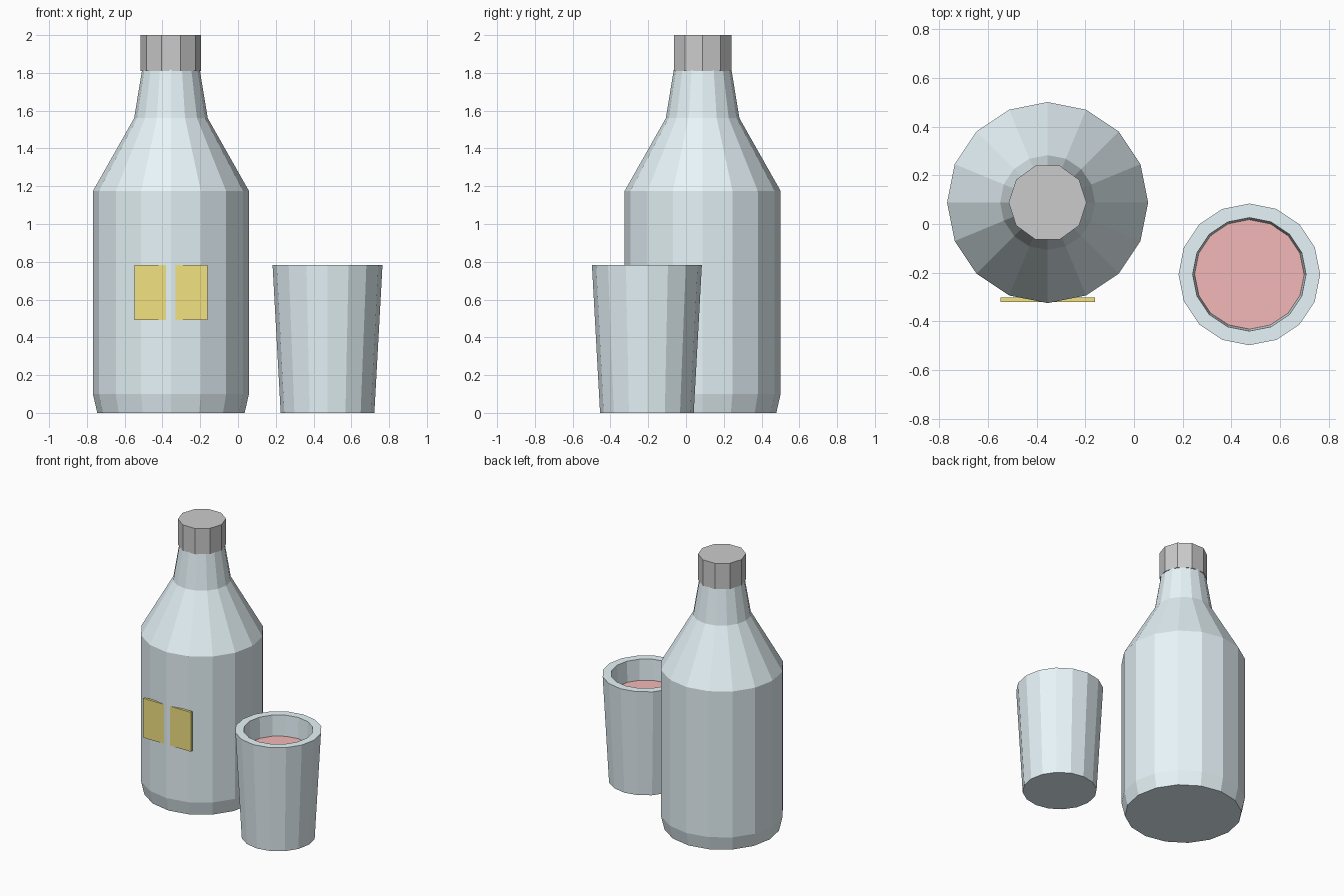
import bpy, bmesh
from math import cos, sin, tau

if "Cube" in bpy.data.objects:
    bpy.data.objects.remove(bpy.data.objects["Cube"])


def material(name, rgb):
    m = bpy.data.materials.new(name)
    m.diffuse_color = (*rgb, 1)
    m.use_nodes = True
    m.node_tree.nodes["Principled BSDF"].inputs["Base Color"].default_value = m.diffuse_color
    return m


def add_object(name, bm, mat=None):
    bmesh.ops.recalc_face_normals(bm, faces=bm.faces[:])
    mesh = bpy.data.meshes.new(name)
    bm.to_mesh(mesh)
    bm.free()
    if mat:
        mesh.materials.append(mat)
    ob = bpy.data.objects.new(name, mesh)
    bpy.context.collection.objects.link(ob)
    return ob


def turned(name, profile, sides, x, y, mat=None):
    """Closed faceted solid from (radius, height) rings, capped at both ends."""
    bm = bmesh.new()
    rings = [[bm.verts.new((r * cos(tau * i / sides), r * sin(tau * i / sides), z))
              for i in range(sides)] for r, z in profile]
    for a, b in zip(rings, rings[1:]):
        for i in range(sides):
            j = (i + 1) % sides
            bm.faces.new((a[i], a[j], b[j], b[i]))
    bm.faces.new(rings[0][::-1])
    bm.faces.new(rings[-1])
    ob = add_object(name, bm, mat)
    ob.location = (x, y, 0)
    return ob


glass = material("pale_glass", (0.80, 0.91, 0.95))
yellow = material("label_yellow", (0.90, 0.76, 0.22))
red = material("drink_red", (0.90, 0.48, 0.48))

BX, BY = -0.355, 0.088
GX, GY = 0.474, -0.207

# Bottle with bevelled foot, sloping shoulder and narrow neck
turned("bottle", [(0.39, 0), (0.413, 0.10), (0.413, 1.175), (0.195, 1.56), (0.152, 1.82)],
       16, BX, BY, glass)

# Ten-sided cap
turned("bottle_cap", [(0.16, 1.81), (0.16, 2.0)], 10, BX, BY)

# Flat label plate; the front edge of the bottle pokes through it
bm = bmesh.new()
bmesh.ops.create_cube(bm, size=1)
bmesh.ops.scale(bm, vec=(0.388, 0.018, 0.29), verts=bm.verts)
label = add_object("label", bm, yellow)
label.location = (BX, -0.311, 0.637)

# Drinking glass: outer wall, thick rim, inner wall and floor
turned("drinking_glass", [(0.248, 0), (0.291, 0.782), (0.233, 0.782), (0.198, 0.07)],
       16, GX, GY, glass)

# Drink filling the glass
turned("drink", [(0.197, 0.072), (0.225, 0.63)], 16, GX, GY, red)
